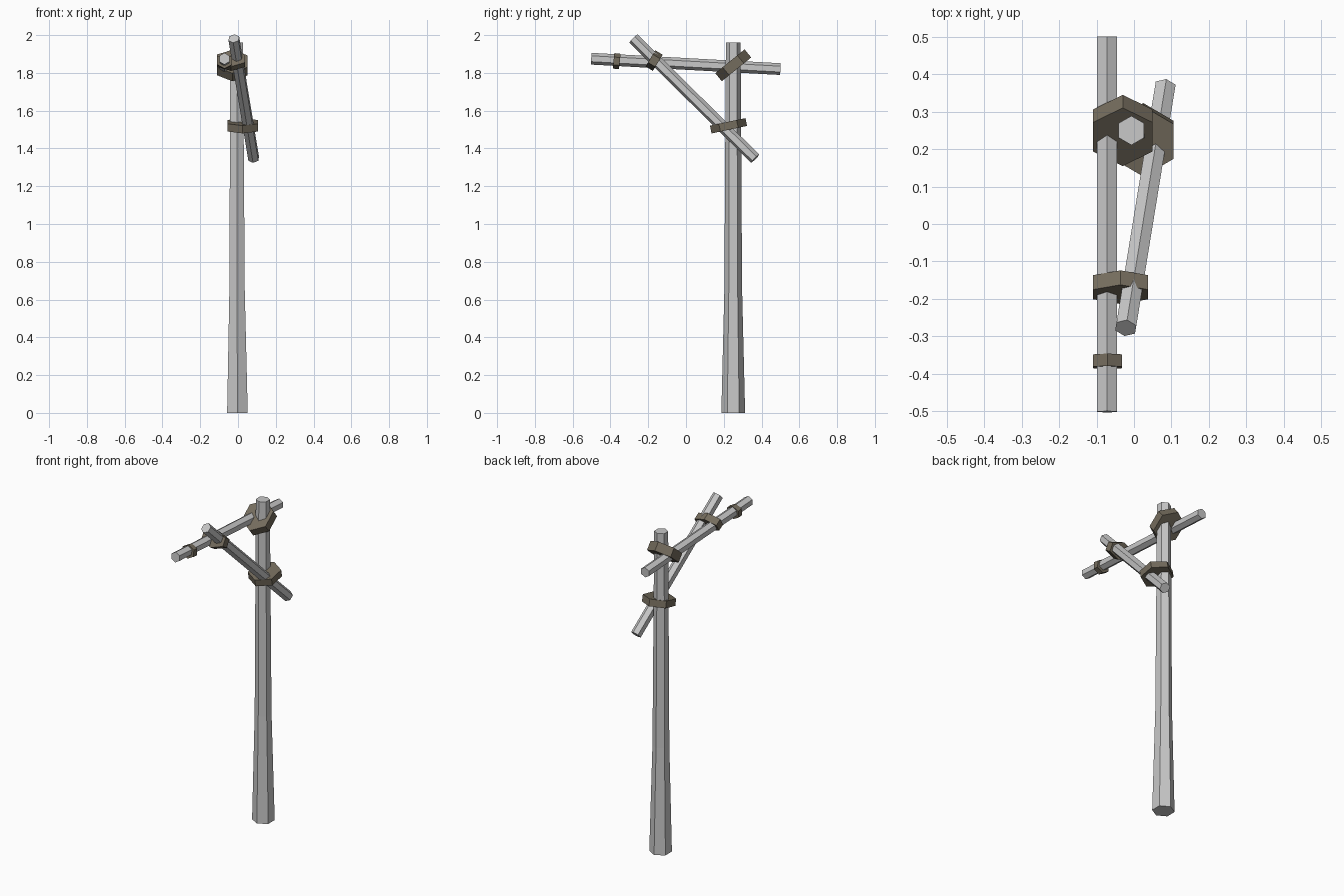
import bpy, bmesh, math
from mathutils import Vector

if "Cube" in bpy.data.objects:
    bpy.data.objects.remove(bpy.data.objects["Cube"])


def material(name, rgb):
    m = bpy.data.materials.new(name)
    m.diffuse_color = (*rgb, 1)
    m.use_nodes = True
    m.node_tree.nodes["Principled BSDF"].inputs["Base Color"].default_value = m.diffuse_color
    return m


WOOD = material("weathered grey wood", (0.58, 0.58, 0.58))
ROPE = material("brown binding", (0.175, 0.15, 0.11))


def hex_loft(name, rings, mat):
    """Capped six-sided solid; each ring is (centre, side vector, point vector)."""
    bm = bmesh.new()
    loops = []
    for centre, side, point in rings:
        loop = []
        for i in range(6):
            a = math.pi / 3 * i
            # corners lie at +-point, flats at +-side
            co = Vector(centre) + Vector(side) * (math.sin(a) / math.sin(math.pi / 3)) \
                + Vector(point) * math.cos(a)
            loop.append(bm.verts.new(co))
        loops.append(loop)
    for a, b in zip(loops, loops[1:]):
        for i in range(6):
            j = (i + 1) % 6
            bm.faces.new((a[i], a[j], b[j], b[i]))
    bm.faces.new(loops[0])
    bm.faces.new(loops[-1])
    bmesh.ops.recalc_face_normals(bm, faces=bm.faces)
    mesh = bpy.data.meshes.new(name)
    bm.to_mesh(mesh)
    bm.free()
    mesh.materials.append(mat)
    obj = bpy.data.objects.new(name, mesh)
    bpy.context.collection.objects.link(obj)
    return obj


def pole(name, start, end, r):
    """Straight hexagonal pole with a ridge along its top."""
    start, end = Vector(start), Vector(end)
    axis = (end - start).normalized()
    side = axis.cross(Vector((0, 0, 1))).normalized()
    up = side.cross(axis)
    hex_loft(name, [(p, side * r * 0.866, up * r) for p in (start, end)], WOOD)


def binding(name, centre, half_x, half_len, tilt, width):
    """Hexagonal wrap; tilt is the angle of its long direction above +y."""
    t = math.radians(tilt)
    d = Vector((0, math.cos(t), math.sin(t)))
    n = Vector((0, -math.sin(t), math.cos(t)))
    hex_loft(name, [(Vector(centre) + n * s * width / 2, (half_x, 0, 0), d * half_len)
                    for s in (-1, 1)], ROPE)


# upright post, flared towards the foot
hex_loft("post", [((x, 0.25, z), (r * 0.866, 0, 0), (0, r, 0)) for x, z, r in
                  ((-0.003, 0, 0.063), (-0.005, 0.65, 0.047), (-0.007, 1.96, 0.039))], WOOD)

# cross beam and diagonal brace
pole("cross_beam", (-0.072, -0.502, 1.875), (-0.072, 0.5, 1.82), 0.031)
pole("brace", (-0.022, -0.278, 1.982), (0.083, 0.366, 1.346), 0.031)

# bindings at the joints and near the beam end
binding("post_beam_binding", (-0.03, 0.25, 1.84), 0.08, 0.1, 39, 0.055)
binding("post_brace_binding", (0.025, 0.225, 1.52), 0.08, 0.096, 12, 0.042)
binding("beam_brace_binding", (-0.036, -0.169, 1.865), 0.074, 0.05, 59, 0.045)
binding("beam_end_binding", (-0.071, -0.367, 1.862), 0.039, 0.041, 84, 0.033)
